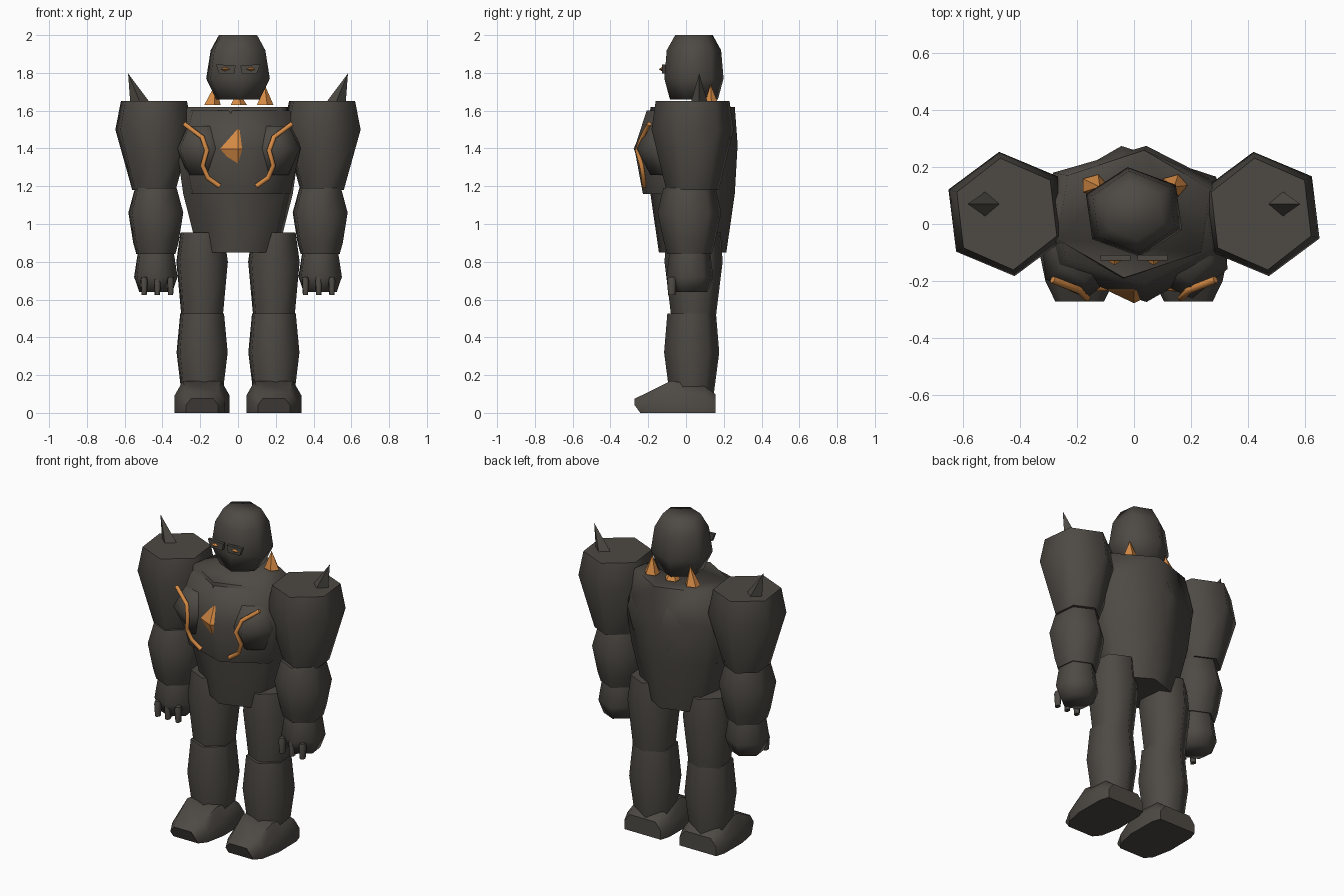
import bpy, bmesh, math
from mathutils import Vector

if "Cube" in bpy.data.objects:
    bpy.data.objects.remove(bpy.data.objects["Cube"])


def material(name, rgb):
    m = bpy.data.materials.new(name)
    m.diffuse_color = (*rgb, 1)
    m.use_nodes = True
    m.node_tree.nodes["Principled BSDF"].inputs["Base Color"].default_value = m.diffuse_color
    return m


STONE = material("dark stone", (0.075, 0.067, 0.058))
EMBER = material("ember orange", (0.68, 0.26, 0.06))


def finish(name, bm, mat, smooth=75):
    bmesh.ops.recalc_face_normals(bm, faces=bm.faces)
    me = bpy.data.meshes.new(name)
    bm.to_mesh(me)
    bm.free()
    me.materials.append(mat)
    ob = bpy.data.objects.new(name, me)
    bpy.context.collection.objects.link(ob)
    if smooth:
        bpy.ops.object.select_all(action='DESELECT')
        ob.select_set(True)
        bpy.context.view_layer.objects.active = ob
        bpy.ops.object.shade_smooth_by_angle(angle=math.radians(smooth))
    return ob


def skin(name, loops, mat, smooth=75):
    """Bridge equal-length point loops and cap both ends."""
    bm = bmesh.new()
    vs = [[bm.verts.new(p) for p in loop] for loop in loops]
    n = len(vs[0])
    for a, b in zip(vs, vs[1:]):
        for i in range(n):
            j = (i + 1) % n
            bm.faces.new((a[i], a[j], b[j], b[i]))
    bm.faces.new(vs[0][::-1])
    bm.faces.new(vs[-1])
    return finish(name, bm, mat, smooth)


def hexa(name, cx, cy, rings, phase=37, sides=6, mat=STONE):
    """Stack of rings (z, rx, ry) around a vertical axis."""
    ang = [math.radians(phase + 360 * i / sides) for i in range(sides)]
    return skin(name, [[(cx + rx * math.cos(a), cy + ry * math.sin(a), z)
                        for a in ang] for z, rx, ry in rings], mat)


def spike(name, base, tip, r, mat, sides=4, ry=None):
    """Pointed horn from a flat base to a leaning tip."""
    bm = bmesh.new()
    ry = ry or r
    b = Vector(base)
    ring = [bm.verts.new(b + Vector((r * math.cos(t), ry * math.sin(t), 0)))
            for t in (2 * math.pi * i / sides for i in range(sides))]
    top = bm.verts.new(tip)
    for i in range(sides):
        bm.faces.new((ring[i], ring[(i + 1) % sides], top))
    bm.faces.new(ring[::-1])
    return finish(name, bm, mat, 0)


def bipyramid(name, c, rx, ry, rz, mat):
    """Four-sided double pyramid."""
    bm = bmesh.new()
    bmesh.ops.create_cone(bm, segments=4, radius1=1, radius2=0, depth=1, cap_ends=False)
    bmesh.ops.translate(bm, verts=bm.verts, vec=(0, 0, 0.5))
    g = bmesh.ops.duplicate(bm, geom=bm.verts[:] + bm.edges[:] + bm.faces[:])
    low = [v for v in g['geom'] if isinstance(v, bmesh.types.BMVert)]
    bmesh.ops.scale(bm, verts=low, vec=(1, 1, -1))
    bmesh.ops.remove_doubles(bm, verts=bm.verts, dist=0.01)
    bmesh.ops.scale(bm, verts=bm.verts, vec=(rx, ry, rz))
    bmesh.ops.translate(bm, verts=bm.verts, vec=c)
    return finish(name, bm, mat, 0)


def vein(name, pts, r):
    """Bent tube through the given points."""
    cu = bpy.data.curves.new(name, 'CURVE')
    cu.dimensions = '3D'
    cu.bevel_depth = r
    cu.bevel_resolution = 1
    cu.use_fill_caps = True
    sp = cu.splines.new('POLY')
    sp.points.add(len(pts) - 1)
    for p, q in zip(sp.points, pts):
        p.co = (*q, 1)
    cu.materials.append(EMBER)
    bpy.context.collection.objects.link(bpy.data.objects.new(name, cu))


# Head and trunk
hexa("head", 0, 0.042, [(1.66, .125, .128), (1.77, .183, .158),
                        (1.92, .157, .145), (2.0, .11, .1)])
hexa("torso", 0, 0.035, [(0.85, .23, .18), (1.16, .315, .225),
                         (1.42, .355, .24), (1.62, .29, .225)], phase=23)
hexa("chest", 0, 0, [(1.16, .30, .23), (1.4, .36, .275), (1.6, .30, .21)])

# Eye frames with glowing eyes
for side, s in (("left", -1), ("right", 1)):
    outline = [(.012, 1.84), (.118, 1.845), (.10, 1.797), (.02, 1.797)]
    skin(side + "_eye_frame", [[(s * x, y, z) for x, z in outline]
                               for y in (-.128, -.108)], STONE, 0)
    bipyramid(side + "_eye", (s * .068, -.128, 1.82), .024, .016, .011, EMBER)

# Chest gem
bipyramid("chest_gem", (0, -.232, 1.398), .095, .045, .108, EMBER)

# Collar horns behind the head
for name, x, lean, h in (("left", -.14, .02, .11), ("middle", 0, 0, .07), ("right", .14, 0, .11)):
    spike(name + "_collar_horn", (x, .135, 1.63), (x + lean, .13, 1.63 + h),
          .048, EMBER, sides=5, ry=.04)

for side, s in (("left", -1), ("right", 1)):
    # Pectoral swelling and glowing vein
    hexa(side + "_pectoral", s * .185, -.09, [(1.26, .09, .10), (1.4, .155, .172),
                                              (1.52, .09, .11)])
    vein(side + "_vein", [(s * x, y, z) for x, y, z in (
        (.285, -.195, 1.53), (.19, -.232, 1.46), (.165, -.258, 1.39),
        (.187, -.235, 1.31), (.16, -.225, 1.245), (.097, -.222, 1.2))], .013)

    # Arm
    hexa(side + "_shoulder", s * .445, .035, [(1.18, .125, .14), (1.5, .222, .219),
                                              (1.65, .19, .197)])
    spike(side + "_shoulder_spike", (s * .515, .07, 1.635), (s * .582, .07, 1.797),
          .055, STONE, ry=.047)
    hexa(side + "_forearm", s * .435, .018, [(0.84, .112, .118), (0.9, .13, .135),
                                             (1.06, .158, .17), (1.19, .12, .14)])
    hexa(side + "_hand", s * .435, .02, [(0.64, .095, .095), (0.72, .125, .125),
                                         (0.84, .105, .11)])
    for i in range(3):
        hexa(f"{side}_finger_{i + 1}", s * (.357 + .07 * i), -.075,
             [(.625, .015, .02), (.70, .02, .025), (.72, .015, .02)])

    # Leg
    hexa(side + "_thigh", s * .19, .04, [(0.5, .118, .118), (0.8, .148, .155),
                                         (0.955, .125, .145)])
    hexa(side + "_shin", s * .19, .03, [(0.1, .118, .118), (0.32, .147, .147),
                                        (0.525, .126, .13)])

    # Foot: rounded-shoulder sections running heel to toe (y, half width, height, floor)
    sections = ((.155, .125, .10, 0), (.10, .143, .14, 0), (-.08, .145, .17, 0),
                (-.20, .12, .11, 0), (-.272, .085, .075, 0))
    loops = []
    for y, w, h, z in sections:
        toe = .03 if y < -.25 else 0
        loops.append([(s * .19 + x * w, y + (toe if zz == 0 else 0), zz) for x, zz in (
            (-1, 0), (-1, .55 * h), (-.7, h), (.7, h), (1, .55 * h), (1, 0))])
    skin(side + "_foot", loops, STONE, 50)
